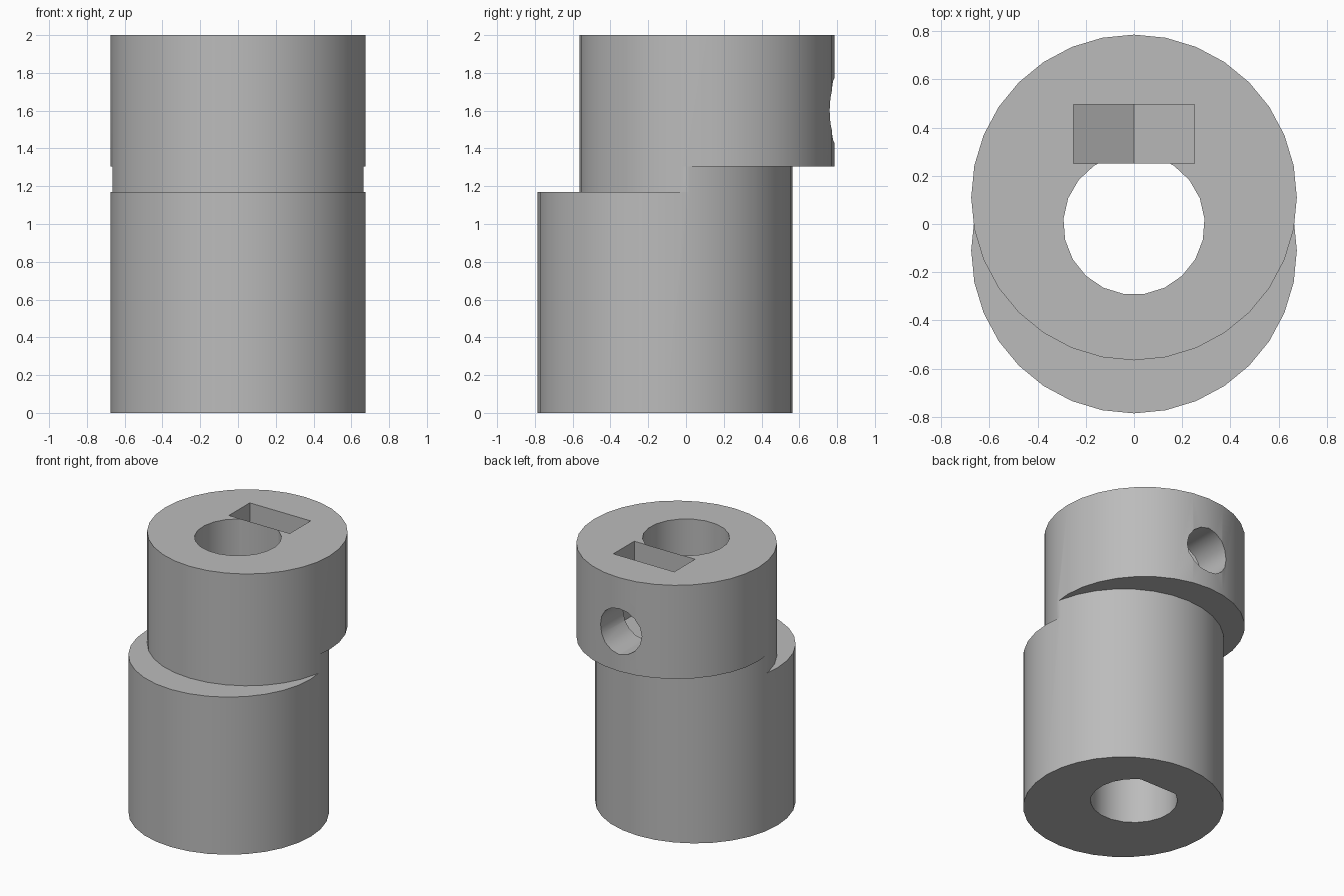
import bpy, bmesh, math
from mathutils import Matrix

cube = bpy.data.objects.get("Cube")
if cube:
    bpy.data.objects.remove(cube, do_unlink=True)

R, OFFSET = 0.675, 0.11          # collar radius, offset of each axis from centre
STEP_LOW, STEP_HIGH, TOP = 1.17, 1.305, 2.0
BORE_R, FLAT_Y = 0.293, 0.25     # shaft bore and its flat
SCREW_Z = 1.6

grey = bpy.data.materials.new("grey")
grey.use_nodes = True
grey.diffuse_color = (0.5, 0.5, 0.5, 1)
grey.node_tree.nodes["Principled BSDF"].inputs["Base Color"].default_value = (0.5, 0.5, 0.5, 1)


def circle(radius, sides, cy=0.0, phase=0.0):
    angles = [phase + math.tau * i / sides for i in range(sides)]
    return [(radius * math.cos(a), cy + radius * math.sin(a)) for a in angles]


def clip(points, y, keep):
    """Keep the part of a convex outline above (keep=1) or below (keep=-1) y."""
    out = []
    for (ax, ay), (bx, by) in zip(points, points[1:] + points[:1]):
        da, db = keep * (ay - y), keep * (by - y)
        if da >= 0:
            out.append((ax, ay))
        if da * db < 0:
            t = da / (da - db)
            out.append((ax + t * (bx - ax), y))
    return out


def prism(name, points, z0, z1, matrix=None):
    """Extrude an outline from z0 to z1."""
    bm = bmesh.new()
    face = bm.faces.new([bm.verts.new((x, y, z0)) for x, y in points])
    new = bmesh.ops.extrude_face_region(bm, geom=[face])["geom"]
    top = [v for v in new if isinstance(v, bmesh.types.BMVert)]
    bmesh.ops.translate(bm, verts=top, vec=(0, 0, z1 - z0))
    if matrix:
        bm.transform(matrix)
    bmesh.ops.recalc_face_normals(bm, faces=bm.faces)
    mesh = bpy.data.meshes.new(name)
    bm.to_mesh(mesh)
    bm.free()
    mesh.materials.append(grey)
    obj = bpy.data.objects.new(name, mesh)
    bpy.context.collection.objects.link(obj)
    return obj


def combine(target, tool, operation):
    mod = target.modifiers.new(operation, "BOOLEAN")
    mod.operation, mod.solver, mod.object = operation, "EXACT", tool
    bpy.context.view_layer.objects.active = target
    bpy.ops.object.modifier_apply(modifier=mod.name)
    bpy.data.objects.remove(tool, do_unlink=True)


# Two offset collars joined by the neck they share
lower = circle(R, 32, -OFFSET)
upper = circle(R, 32, OFFSET)
neck = clip(lower, 0, 1) + clip(upper, 0, -1)
neck = [p for i, p in enumerate(neck) if math.dist(p, neck[i - 1]) > 1e-4]

body = prism("offset_shaft_coupler", lower, 0, STEP_LOW)
combine(body, prism("neck", neck, STEP_LOW, STEP_HIGH), "UNION")
combine(body, prism("upper_collar", upper, STEP_HIGH, TOP), "UNION")

# D-shaped bore through the full height
bore = clip(circle(BORE_R, 21, phase=math.pi / 2), FLAT_Y, -1)
combine(body, prism("bore_cutter", bore, -0.1, TOP + 0.1), "DIFFERENCE")

# Nut slot with a pointed floor, open at the top
to_back = Matrix.Rotation(math.pi / 2, 4, "X")   # outline x, z; depth runs to -y
w = 0.25
shoulder, point = SCREW_Z - w / math.sqrt(3), SCREW_Z - 2 * w / math.sqrt(3)
slot = [(-w, TOP + 0.1), (-w, shoulder), (0, point), (w, shoulder), (w, TOP + 0.1)]
combine(body, prism("nut_slot_cutter", slot, -0.495, -FLAT_Y, to_back), "DIFFERENCE")

# Screw hole from the back into the slot
screw = circle(0.17, 16, SCREW_Z)
combine(body, prism("screw_hole_cutter", screw, -1.0, -0.4, to_back), "DIFFERENCE")

bpy.ops.object.select_all(action="DESELECT")
body.select_set(True)
bpy.context.view_layer.objects.active = body
bpy.ops.object.shade_smooth_by_angle(angle=math.radians(30))
